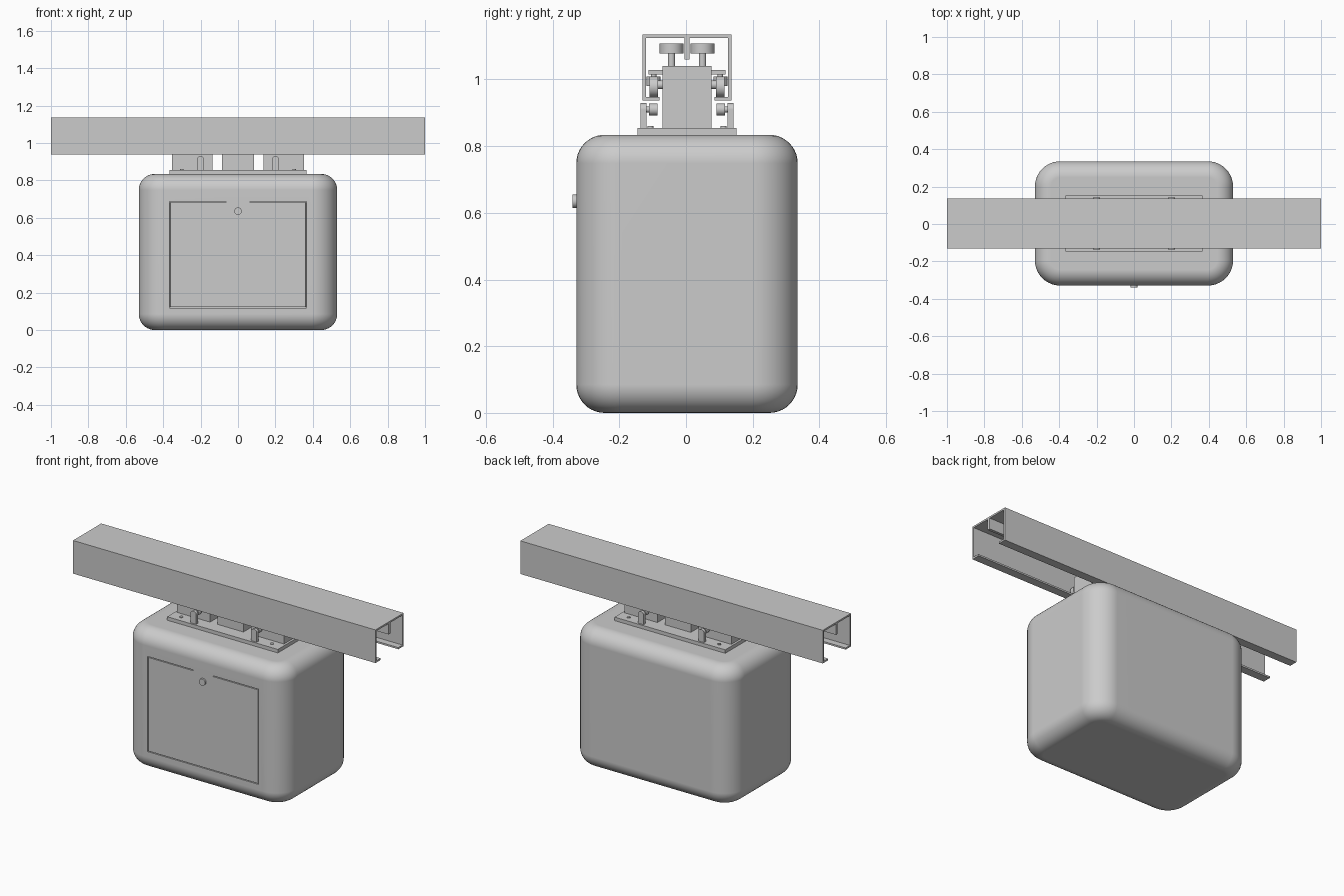
import bpy
import bmesh
from math import pi, radians
from mathutils import Matrix, Vector

cube = bpy.data.objects.get("Cube")
if cube:
    bpy.data.objects.remove(cube)

YC = 0.003  # centre plane of rail and body

grey = bpy.data.materials.new("plain grey")
grey.use_nodes = True
grey.diffuse_color = (0.6, 0.6, 0.6, 1)
grey.node_tree.nodes["Principled BSDF"].inputs["Base Color"].default_value = (0.6, 0.6, 0.6, 1)


def finish(name, bm, smooth=True):
    mesh = bpy.data.meshes.new(name)
    bm.to_mesh(mesh)
    bm.free()
    mesh.materials.append(grey)
    ob = bpy.data.objects.new(name, mesh)
    bpy.context.collection.objects.link(ob)
    if smooth:
        bpy.ops.object.select_all(action='DESELECT')
        ob.select_set(True)
        bpy.context.view_layer.objects.active = ob
        bpy.ops.object.shade_smooth_by_angle(angle=radians(35))
    return ob


def cube_mesh(x, y, z):
    """Box mesh from (low, high) ranges on each axis."""
    bm = bmesh.new()
    bmesh.ops.create_cube(bm, size=1)
    for v in bm.verts:
        v.co = Vector([(r[0] + r[1]) / 2 + c * abs(r[1] - r[0]) for r, c in zip((x, y, z), v.co)])
    return bm


def box(name, x, y, z):
    return finish(name, cube_mesh(x, y, z), False)


def cylinder(name, centre, radius, length, axis='Z'):
    bm = bmesh.new()
    turn = Matrix.Rotation(pi / 2, 4, 'X') if axis == 'Y' else Matrix.Identity(4)
    bmesh.ops.create_cone(bm, cap_ends=True, segments=32, radius1=radius, radius2=radius,
                          depth=length, matrix=Matrix.Translation(centre) @ turn)
    return finish(name, bm)


# Rounded cabinet body with a door outlined by a narrow groove
HALF_Y, TOP = 0.332, 0.834
bm = cube_mesh((-0.53, 0.53), (YC - HALF_Y, YC + HALF_Y), (0, TOP))
upright = [e for e in bm.edges if abs(e.verts[0].co.z - e.verts[1].co.z) > 0.1]
bmesh.ops.bevel(bm, geom=upright, offset=0.135, segments=10, profile=0.5, affect='EDGES')
rims = [e for e in bm.edges if abs(e.verts[0].co.z - e.verts[1].co.z) < 0.001]
bmesh.ops.bevel(bm, geom=rims, offset=0.085, segments=10, profile=0.5, affect='EDGES')
bm.normal_update()
door = max((f for f in bm.faces if f.normal.y < -0.99), key=lambda f: f.calc_area())
bmesh.ops.inset_individual(bm, faces=[door], thickness=0.02)
for v in door.verts:
    v.co.x = 0.367 if v.co.x > 0 else -0.367
    v.co.z = 0.687 if v.co.z > TOP / 2 else 0.118
for thickness, depth in ((0.0004, -0.02), (0.006, 0), (0.0004, 0.02)):
    bm.normal_update()
    bmesh.ops.inset_individual(bm, faces=[door], thickness=thickness, depth=depth)
body = finish("cabinet_body", bm)
weighted = body.modifiers.new("even shading", 'WEIGHTED_NORMAL')
weighted.keep_sharp = True

# Door lock and hinge
cylinder("door_lock", (0, -0.33, 0.635), 0.02, 0.02, 'Y')
box("door_hinge", (-0.065, 0.065), (-0.329, -0.315), (0.681, 0.687))

# Overhead rail: open channel with inward lips, extruded along x
W, T, LIP, LOW, HIGH = 0.133, 0.01, 0.083, 0.937, 1.135
half = [(LIP, LOW), (W, LOW), (W, HIGH)]
inner = [(W - T, HIGH - T), (W - T, LOW + T), (LIP, LOW + T)]
outline = (half + [(-y, z) for y, z in reversed(half)]
           + [(-y, z) for y, z in reversed(inner)] + inner)
bm = bmesh.new()
profile = bm.faces.new([bm.verts.new((-1, y + YC, z)) for y, z in outline])
sweep = bmesh.ops.extrude_face_region(bm, geom=[profile])
bmesh.ops.translate(bm, vec=(2, 0, 0),
                    verts=[g for g in sweep["geom"] if isinstance(g, bmesh.types.BMVert)])
bmesh.ops.recalc_face_normals(bm, faces=bm.faces)
finish("rail_channel", bm, False)
box("rail_guide_rib", (-1, 1), (YC - 0.008, YC + 0.008), (1.06, HIGH - T))

# Mounting plate and carriage blocks
box("mounting_plate", (-0.366, 0.366), (YC - 0.149, YC + 0.149), (TOP, 0.855))
for name, x in (("right_block", (-0.353, -0.136)), ("middle_block", (-0.085, 0.085)),
                ("left_block", (0.136, 0.353))):
    box(name, x, (YC - 0.073, YC + 0.073), (0.855, 1.04))


def sided(side, near, far):
    return sorted((YC + side * near, YC + side * far))


# Rollers and brackets, repeated on both ends and both sides
for end, end_name in ((-1, "right"), (1, "left")):
    xc = end * 0.245
    for side, side_name in ((-1, "front"), (1, "back")):
        tag = f"{end_name}_{side_name}"

        # Guide roller against the central rib
        cylinder(f"top_roller_{tag}", (xc, YC + side * 0.0465, 1.093), 0.036, 0.03)
        cylinder(f"top_shaft_{tag}", (xc, YC + side * 0.0465, 1.06), 0.011, 0.04)

        # Side roller hung from a small bracket
        box(f"side_bracket_{tag}", (xc - 0.025, xc + 0.025), sided(side, 0.073, 0.115), (1.015, 1.028))
        cylinder(f"side_roller_{tag}", (xc, YC + side * 0.1, 0.995), 0.021, 0.028)
        cylinder(f"side_shaft_{tag}", (xc, YC + side * 0.1, 1.012), 0.008, 0.016)

        # Load wheels standing on the rail lip
        for n, dx in enumerate((-0.07, 0.07), 1):
            cylinder(f"load_wheel_{tag}_{n}", (xc + dx, YC + side * 0.1, 0.978), 0.031, 0.025, 'Y')
            cylinder(f"load_axle_{tag}_{n}", (xc + dx, YC + side * 0.08, 0.984), 0.013, 0.03, 'Y')

        # Round-topped post with a roller under the lip
        xp = end * 0.2
        box(f"post_{tag}", (xp - 0.019, xp + 0.019), sided(side, 0.121, 0.139), (0.855, 0.91))
        cylinder(f"post_top_{tag}", (xp, YC + side * 0.13, 0.91), 0.019, 0.018, 'Y')
        cylinder(f"lower_roller_{tag}", (xp, YC + side * 0.101, 0.91), 0.018, 0.026, 'Y')
        cylinder(f"lower_axle_{tag}", (xp, YC + side * 0.117, 0.91), 0.009, 0.012, 'Y')

        # Plate bolt
        cylinder(f"plate_bolt_{tag}", (end * 0.3, YC + side * 0.11, 0.857), 0.009, 0.006)
